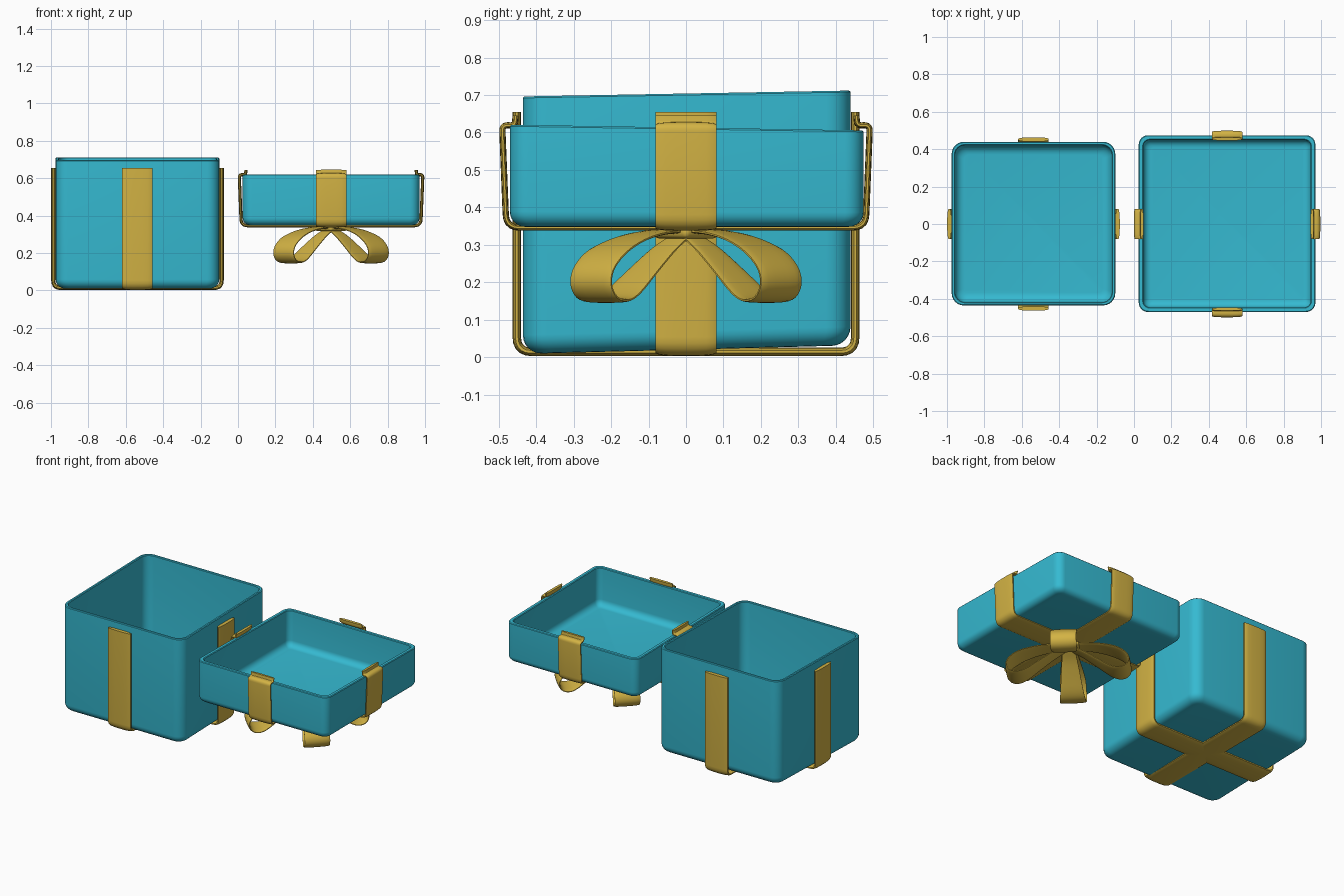
import bpy, bmesh, math
from mathutils import Vector

if "Cube" in bpy.data.objects:
    bpy.data.objects.remove(bpy.data.objects["Cube"])


def material(name, rgb):
    m = bpy.data.materials.new(name)
    m.diffuse_color = (*rgb, 1)
    m.use_nodes = True
    m.node_tree.nodes["Principled BSDF"].inputs["Base Color"].default_value = m.diffuse_color
    return m


TEAL = material("teal", (0.036, 0.490, 0.640))
GOLD = material("gold", (0.650, 0.450, 0.058))


def finish(bm, name, mat, angle=35):
    bmesh.ops.recalc_face_normals(bm, faces=bm.faces)
    me = bpy.data.meshes.new(name)
    bm.to_mesh(me)
    bm.free()
    ob = bpy.data.objects.new(name, me)
    bpy.context.collection.objects.link(ob)
    me.materials.append(mat)
    bpy.ops.object.select_all(action='DESELECT')
    ob.select_set(True)
    bpy.context.view_layer.objects.active = ob
    bpy.ops.object.shade_smooth_by_angle(angle=math.radians(angle))
    return ob


def skin(bm, rings):
    """Join successive closed rings with quads and cap both ends."""
    for a, b in zip(rings, rings[1:]):
        n = len(a)
        for i in range(n):
            bm.faces.new((a[i], a[(i + 1) % n], b[(i + 1) % n], b[i]))
    bm.faces.new(rings[0])
    bm.faces.new(rings[-1])


def tray(name, cx, cy, half, z0, z1, corner, wall, edge, tilt0, tilt1):
    """Open box with rounded corners, a rounded base and a slightly skewed rim."""
    arc = [math.radians(a) for a in range(0, 91, 15)]
    prof = [(edge * (1 - math.sin(a)), z0 + edge * (1 - math.cos(a))) for a in arc]
    prof += [(0, z1 - 0.004), (0.004, z1), (wall - 0.004, z1), (wall, z1 - 0.004)]
    prof += [(wall + edge * (1 - math.cos(a)), z0 + wall + edge * (1 - math.sin(a)))
             for a in arc]
    bm = bmesh.new()
    rings = []
    for inset, z in prof:
        h, r = half - inset, max(corner - inset * 0.6, 0.02)
        t = (z - z0) / (z1 - z0)
        ring = []
        for k in range(4):
            ca = math.pi / 4 + k * math.pi / 2
            sx, sy = math.copysign(1, math.cos(ca)), math.copysign(1, math.sin(ca))
            for a in arc:
                b = a + k * math.pi / 2
                x = sx * (h - r) + r * math.cos(b)
                y = sy * (h - r) + r * math.sin(b)
                ring.append(bm.verts.new(
                    (cx + x, cy + y, z + y * (tilt0 + (tilt1 - tilt0) * t))))
        rings.append(ring)
    skin(bm, rings)
    return finish(bm, name, TEAL)


def fillet(pts, r, steps=5):
    """Round the inner corners of a 2D path."""
    pts = [Vector(p) for p in pts]
    out = [pts[0]]
    for a, p, b in zip(pts, pts[1:], pts[2:]):
        d = min(r, (a - p).length * 0.48, (b - p).length * 0.48)
        s, e = p + (a - p).normalized() * d, p + (b - p).normalized() * d
        for i in range(steps + 1):
            t = i / steps
            out.append(s * (1 - t) ** 2 + p * 2 * t * (1 - t) + e * t * t)
    return out + [pts[-1]]


def ribbon(name, path, origin, angle, widths, thick):
    """Sweep a soft-edged flat section along a path in a vertical plane."""
    u = Vector((math.cos(angle), math.sin(angle), 0))
    v = Vector((-math.sin(angle), math.cos(angle), 0))
    up = Vector((0, 0, 1))
    bm = bmesh.new()
    rings = []
    for i, p in enumerate(path):
        d = (path[min(i + 1, len(path) - 1)] - path[max(i - 1, 0)]).normalized()
        centre = Vector(origin) + u * p.x + up * p.y
        normal = u * -d.y + up * d.x
        ring = []
        for k in range(16):
            a = 2 * math.pi * (k + 0.5) / 16
            c, s = math.cos(a), math.sin(a)
            w = math.copysign(abs(c) ** 0.7, c) * widths[i] / 2
            t = math.copysign(abs(s) ** 0.7, s) * thick / 2
            ring.append(bm.verts.new(centre + v * w + normal * t))
        rings.append(ring)
    skin(bm, rings)
    return finish(bm, name, GOLD, 50)


# Box body and upturned lid
tray("box_body", -0.5375, 0.002, 0.4375, 0.02, 0.704, 0.065, 0.018, 0.05, 0.026, 0.018)
tray("lid", 0.4975, 0.002, 0.4725, 0.348, 0.613, 0.05, 0.025, 0.04, 0.0, -0.016)

# Ribbons wrapped under the box and up its sides
for name, ang, h in (("box_ribbon_across", 0, 0.450), ("box_ribbon_along", math.pi / 2, 0.452)):
    path = fillet([(-h, 0.655), (-h, 0.014), (h, 0.014), (h, 0.655)], 0.04)
    ribbon(name, path, (-0.5375, 0, 0), ang, [0.165] * len(path), 0.023)

# Ribbons wrapped under the lid, hooked over its rim
for name, ang in (("lid_ribbon_across", 0), ("lid_ribbon_along", math.pi / 2)):
    half = [(0.455, 0.645), (0.457, 0.618), (0.491, 0.620), (0.480, 0.346)]
    path = fillet([(-x, z) for x, z in half] + half[::-1], 0.035)
    ribbon(name, path, (0.4975, 0, 0), ang, [0.165] * len(path), 0.017)

# Four bow loops hanging diagonally below the lid
CTRL = [(0.0, 0.336), (0.10, 0.334), (0.20, 0.318), (0.29, 0.285), (0.345, 0.240),
        (0.358, 0.195), (0.335, 0.160), (0.290, 0.152), (0.240, 0.172),
        (0.160, 0.232), (0.080, 0.290), (0.010, 0.328)]


def spline(pts, steps=4):
    p = [Vector(q) for q in pts]
    p = [p[0] * 2 - p[1]] + p + [p[-1] * 2 - p[-2]]
    out = []
    for a, b, c, d in zip(p, p[1:], p[2:], p[3:]):
        for i in range(steps):
            t = i / steps
            out.append(0.5 * (b * 2 + (c - a) * t + (a * 2 - b * 5 + c * 4 - d) * t * t
                              + (b * 3 - a - c * 3 + d) * t ** 3))
    return out + [p[-2]]


loop = spline(CTRL)
loop_widths = [0.07 + 0.085 * min(1, max(0, q.x) / 0.30) for q in loop]
for k in range(4):
    ribbon(f"bow_loop_{k + 1}", loop, (0.4975, 0, 0),
           math.pi / 4 + k * math.pi / 2, loop_widths, 0.013)

# Bow knot
bm = bmesh.new()
bmesh.ops.create_cube(bm, size=1)
for vert in bm.verts:
    x, y, z = vert.co
    vert.co = (x * 0.13, y * 0.13, z * 0.034)
bmesh.ops.bevel(bm, geom=bm.edges[:], offset=0.014, segments=3, profile=0.5, affect='EDGES')
knot = finish(bm, "bow_knot", GOLD, 50)
knot.location = (0.4975, 0, 0.334)
knot.rotation_euler = (0, 0, math.pi / 4)
